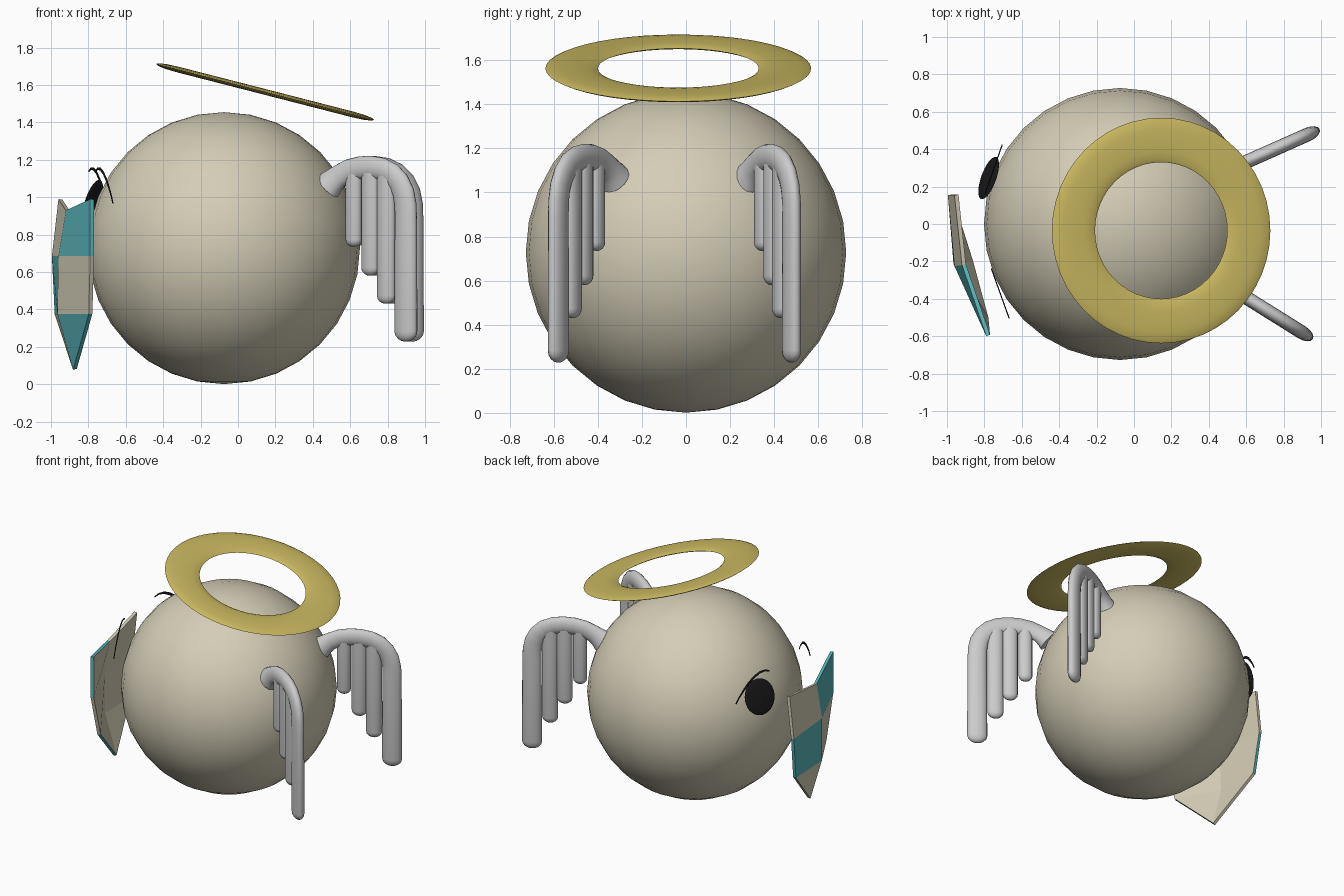
import bpy, bmesh, math
from mathutils import Vector, Matrix

if "Cube" in bpy.data.objects:
    bpy.data.objects.remove(bpy.data.objects["Cube"])


def mat(name, rgb):
    m = bpy.data.materials.new(name)
    m.diffuse_color = (*rgb, 1)
    m.use_nodes = True
    m.node_tree.nodes["Principled BSDF"].inputs["Base Color"].default_value = m.diffuse_color
    return m


CREAM = mat("cream", (0.66, 0.61, 0.47))
GOLD = mat("gold", (0.60, 0.49, 0.12))
GREY = mat("light grey", (0.60, 0.60, 0.60))
TEAL = mat("teal", (0.10, 0.47, 0.50))
BLACK = mat("black", (0.01, 0.01, 0.011))


def add(name, bm, mats, smooth=None):
    bmesh.ops.recalc_face_normals(bm, faces=bm.faces)
    me = bpy.data.meshes.new(name)
    bm.to_mesh(me)
    bm.free()
    ob = bpy.data.objects.new(name, me)
    bpy.context.collection.objects.link(ob)
    for m in mats:
        me.materials.append(m)
    if smooth:
        bpy.ops.object.select_all(action='DESELECT')
        bpy.context.view_layer.objects.active = ob
        ob.select_set(True)
        bpy.ops.object.shade_smooth_by_angle(angle=math.radians(smooth))
    return ob


def sweep(bm, path, sides=16):
    """Elliptical tube in the XZ plane; path rows are (s, z, half width, half depth)."""
    rings = []
    for i, (s, z, w, d) in enumerate(path):
        a, b = path[max(i - 1, 0)], path[min(i + 1, len(path) - 1)]
        t = Vector((b[0] - a[0], 0, b[1] - a[1])).normalized()
        side = Vector((-t.z, 0, t.x))
        ring = []
        for k in range(sides):
            u = 2 * math.pi * k / sides
            ring.append(bm.verts.new(Vector((s, 0, z)) + side * w * math.cos(u)
                                     + Vector((0, d * math.sin(u), 0))))
        rings.append(ring)
    for r0, r1 in zip(rings, rings[1:]):
        for k in range(sides):
            n = (k + 1) % sides
            bm.faces.new((r0[k], r0[n], r1[n], r1[k]))
    bm.faces.new(rings[0])
    bm.faces.new(rings[-1])


def round_end(s, z, w, d):
    """Rows that close a hanging tube with a rounded tip at height z."""
    return [(s, z + w * (1 - math.sin(a)) * 0.8, w * math.cos(a), d * math.cos(a))
            for a in (0, 0.4, 0.8, 1.15, 1.4)]


# Round body
bm = bmesh.new()
bmesh.ops.create_uvsphere(bm, u_segments=32, v_segments=16, radius=0.727)
bmesh.ops.translate(bm, verts=bm.verts, vec=(-0.075, 0, 0.728))
add("body", bm, [CREAM], 60)

# Flat tilted halo ring
bpy.ops.mesh.primitive_torus_add(major_radius=0.484, minor_radius=0.119,
                                 major_segments=48, minor_segments=12)
halo = bpy.context.object
halo.name = "halo"
halo.data.transform(Matrix.Translation((0.145, -0.035, 1.563))
                    @ Matrix.Rotation(math.radians(14.4), 4, 'Y')
                    @ Matrix.Diagonal((1, 1, 0.13, 1)))
halo.data.materials.append(GOLD)
bpy.ops.object.shade_smooth_by_angle(angle=math.radians(60))

# Wings: an arched tube with a flared root, and three hanging feathers
ARCH = [(0, 1.06, 0.08, 0.065), (0.03, 1.087, 0.069, 0.05), (0.07, 1.115, 0.062, 0.04),
        (0.13, 1.143, 0.061, 0.037), (0.2, 1.158, 0.061, 0.037), (0.27, 1.16, 0.061, 0.037),
        (0.34, 1.15, 0.061, 0.037), (0.40, 1.123, 0.062, 0.037), (0.445, 1.08, 0.063, 0.037),
        (0.474, 1.025, 0.064, 0.037), (0.487, 0.96, 0.065, 0.037),
        (0.489, 0.88, 0.066, 0.037)] + round_end(0.489, 0.228, 0.069, 0.037)
FEATHERS = [(0.16, 0.735, 0.047), (0.265, 0.58, 0.053), (0.365, 0.43, 0.055)]
for name, y, angle in (("left_wing", 0.28, 24), ("right_wing", -0.32, -32)):
    bm = bmesh.new()
    sweep(bm, ARCH)
    for s, z, w in FEATHERS:
        sweep(bm, [(s, 1.13, w, 0.034)] + round_end(s, z, w, 0.034))
    bm.transform(Matrix.Translation((0.483, y, 0))
                 @ Matrix.Rotation(math.radians(angle), 4, 'Z'))
    add(name, bm, [GREY], 50)

# Single open eye, a thin disc facing outward
bm = bmesh.new()
bmesh.ops.create_uvsphere(bm, u_segments=32, v_segments=12, radius=1)
quat = Vector((-0.89, 0.32, 0.30)).to_track_quat('Z', 'Y')
bm.transform(Matrix.Translation((-0.777, 0.246, 0.975)) @ quat.to_matrix().to_4x4()
             @ Matrix.Diagonal((0.12, 0.125, 0.014, 1)))
add("eye", bm, [BLACK], 60)

# Arched eyebrows, thin upright plates
BROW = [(0, 1.14), (0.12, 1.153), (0.28, 1.151), (0.45, 1.13),
        (0.62, 1.095), (0.77, 1.052), (0.9, 1.01), (1, 0.968)]
for name, p, q in (("left_brow", (-0.797, 0.16), (-0.706, 0.42)),
                   ("right_brow", (-0.762, -0.24), (-0.668, -0.503))):
    bm = bmesh.new()
    sweep(bm, [(t * 0.277, z, 0.005 + 0.005 * math.sin(math.pi * t), 0.003)
               for t, z in BROW], 8)
    ang = math.atan2(q[1] - p[1], q[0] - p[0])
    bm.transform(Matrix.Translation((*p, 0)) @ Matrix.Rotation(ang, 4, 'Z'))
    add(name, bm, [BLACK], 60)

# Folded shield with a checkered front and plain back
ROWS = [[(-0.96, 0.155, 0.99), (-0.92, -0.22, 0.93), (-0.79, -0.6, 0.99)],
        [(-0.995, 0.155, 0.685), (-0.96, -0.225, 0.685), (-0.79, -0.6, 0.685)],
        [(-0.98, 0.11, 0.375), (-0.965, -0.215, 0.375), (-0.798, -0.51, 0.375)]]
bm = bmesh.new()
grid = [[bm.verts.new(c) for c in row] for row in ROWS]
tip = bm.verts.new((-0.882, -0.2, 0.077))
for r in range(3):
    for c in range(2):
        a, b = grid[r][c], grid[r][c + 1]
        low = [grid[r + 1][c + 1], grid[r + 1][c]] if r < 2 else [tip]
        f = bm.faces.new([a, b] + low)
        f.material_index = (r + c + 1) % 2
bm.normal_update()
# slots: teal, cream; far upper square is cream, near upper square is teal
shield = add("shield", bm, [TEAL, CREAM])
if shield.data.polygons[0].normal.x > 0:
    shield.data.flip_normals()
sol = shield.modifiers.new("thickness", 'SOLIDIFY')
sol.thickness = 0.022
sol.offset = -1
sol.material_offset = 1
